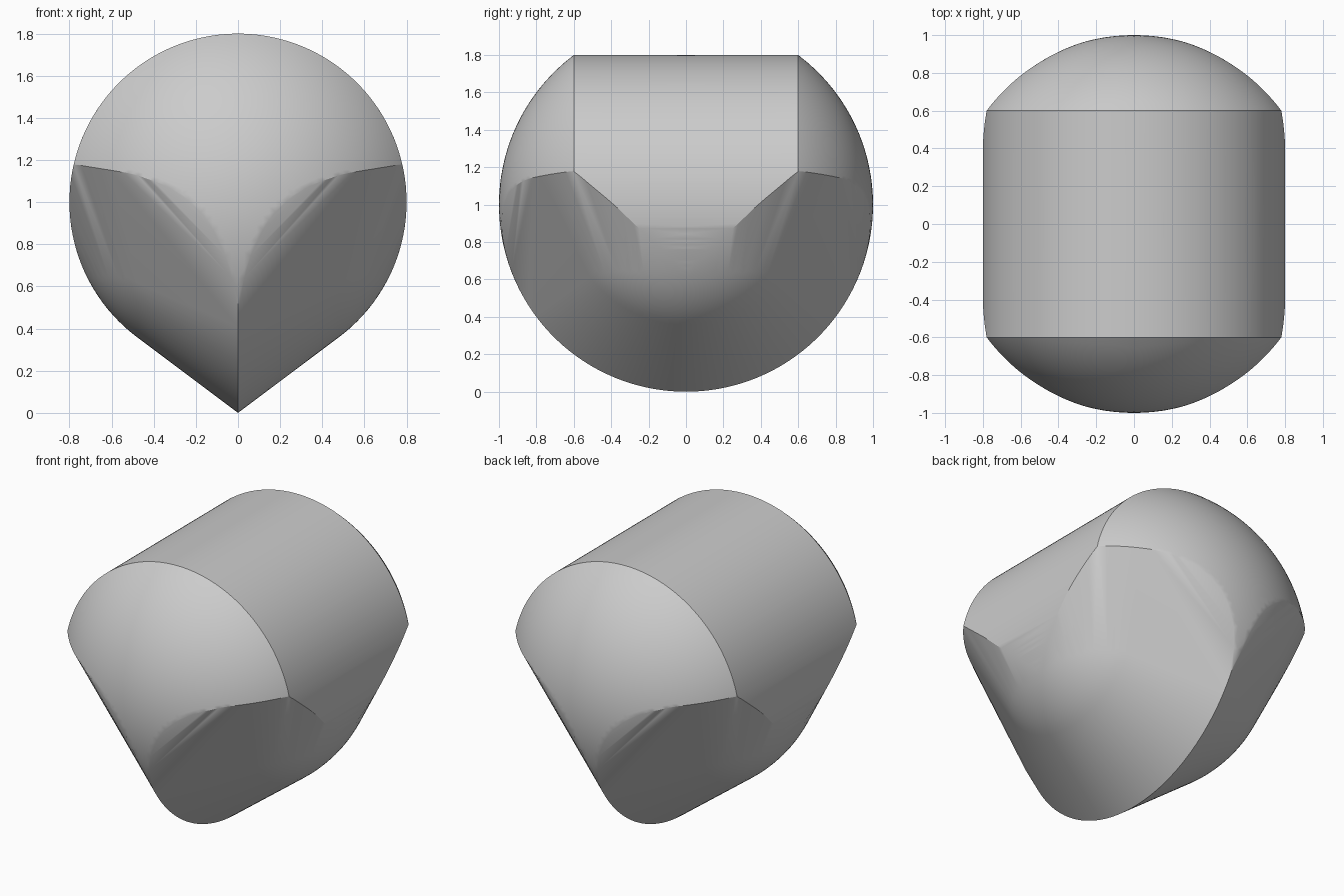
import bpy, bmesh, math

if "Cube" in bpy.data.objects:
    bpy.data.objects.remove(bpy.data.objects["Cube"], do_unlink=True)

BALL, OUTER, MID = 0.8, 1.0, 1.0   # inner ball radius, outer sphere radius, centre height


def lookup(table, t):
    """Piecewise linear value from (input, output) pairs."""
    for (a, va), (b, vb) in zip(table, table[1:]):
        if t <= b:
            return va + (vb - va) * (t - a) / (b - a)
    return table[-1][1]


# Lower limit of the outer sphere caps, as height over sideways distance
cap_edge = [(0, .5), (.02, .6), (.05, .72), (.09, .82), (.14, .905), (.2, .98),
            (.27, 1.04), (.37, 1.09), (.5, 1.135), (.78, 1.18)]
# Half width of the barrel below the caps, as width over height
barrel_taper = [(.62, 0), (.78, .15), (.9, .28), (1.0, .385), (1.18, .6)]

bm = bmesh.new()


def mirrored(x, y, z):
    """Add a point to all four quadrants."""
    for sx in ((1, -1) if x > 1e-5 else (1,)):
        for sy in ((1, -1) if y > 1e-5 else (1,)):
            bm.verts.new((x * sx, y * sy, z))


# Front and back sphere caps, bounded by the barrel arc and the cap edge
COLS, ROWS = 36, 28
reach = math.asin(.78 / BALL)
for i in range(COLS + 1):
    x = BALL * math.sin(reach * i / COLS)
    top = MID + math.sqrt(BALL ** 2 - x * x)
    low = min(lookup(cap_edge, x), top)
    for j in range(ROWS + 1 if i < COLS else 1):
        z = low + (top - low) * j / ROWS
        mirrored(x, math.sqrt(OUTER ** 2 - x * x - (z - MID) ** 2), z)

# Tapering lower end of the barrel sides
for i in range(1, 20):
    z = 1.18 - (1.18 - .62) * i / 20
    mirrored(math.sqrt(BALL ** 2 - (z - MID) ** 2), lookup(barrel_taper, z), z)

# Sharp keel arc underneath
for i in range(49):
    a = math.radians(60) * i / 48
    mirrored(0, OUTER * math.sin(a), MID - OUTER * math.cos(a))

# Inner ball, its poles on the x axis so the rings follow the keel
for i in range(1, 32):
    p = math.pi / 2 * i / 32
    for j in range(65):
        a = math.pi * j / 64
        mirrored(BALL * math.cos(p), BALL * math.sin(p) * math.sin(a),
                 MID - BALL * math.sin(p) * math.cos(a))

# Stretch a convex skin over all the points
bmesh.ops.remove_doubles(bm, verts=bm.verts, dist=1e-4)
hull = bmesh.ops.convex_hull(bm, input=bm.verts)
spare = {g for g in hull["geom_interior"] + hull["geom_unused"]
         if isinstance(g, bmesh.types.BMVert)}
bmesh.ops.delete(bm, geom=list(spare), context="VERTS")
bmesh.ops.recalc_face_normals(bm, faces=bm.faces)

mesh = bpy.data.meshes.new("convex_body")
bm.to_mesh(mesh)
bm.free()
body = bpy.data.objects.new("convex_body", mesh)
bpy.context.collection.objects.link(body)

# Plain grey finish
grey = bpy.data.materials.new("light_grey")
grey.use_nodes = True
colour = (.6, .6, .6, 1)
grey.diffuse_color = colour
grey.node_tree.nodes["Principled BSDF"].inputs["Base Color"].default_value = colour
mesh.materials.append(grey)

bpy.ops.object.select_all(action="DESELECT")
body.select_set(True)
bpy.context.view_layer.objects.active = body
bpy.ops.object.shade_smooth_by_angle(angle=math.radians(25))
